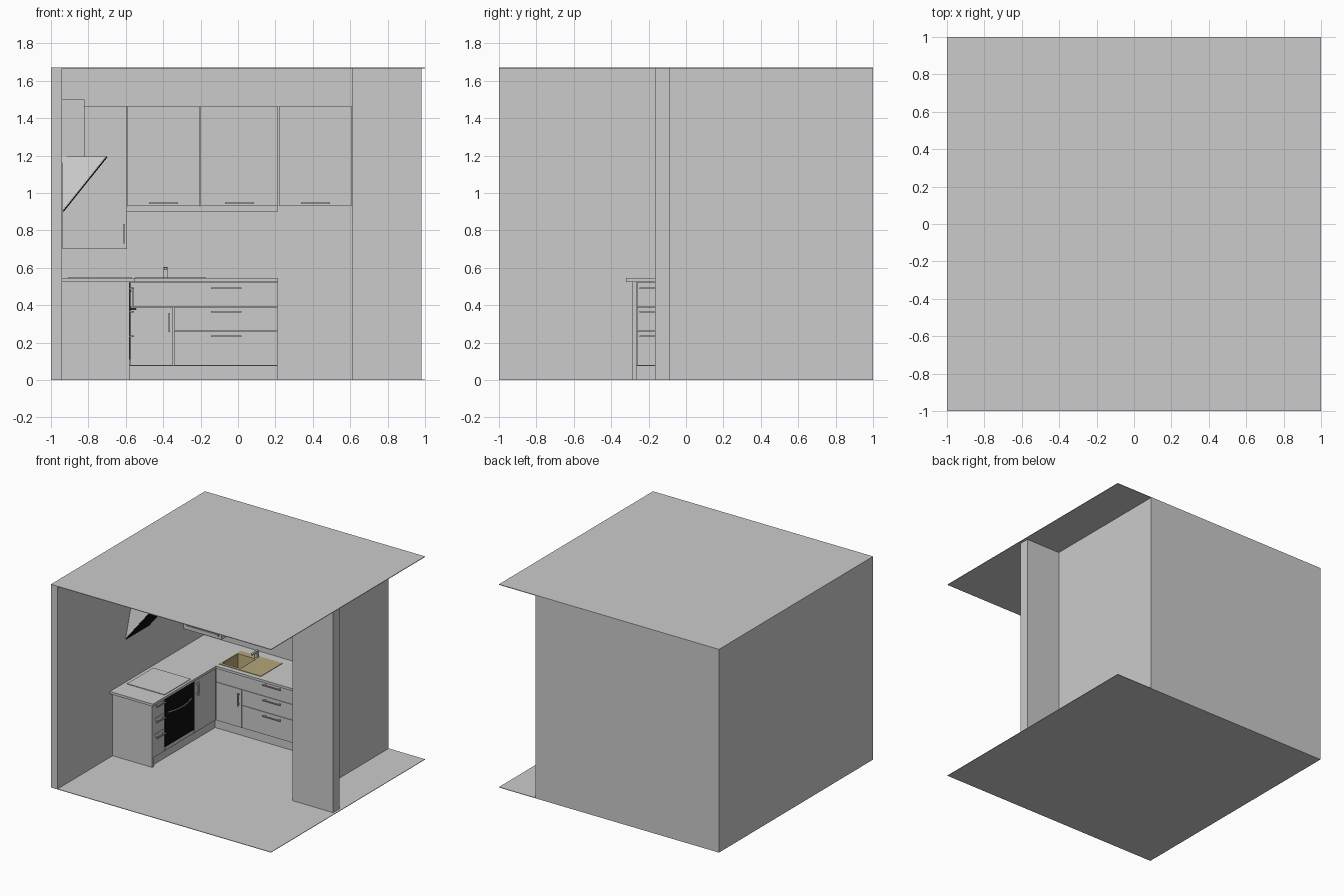
import bpy, bmesh, math
from mathutils import Vector

if "Cube" in bpy.data.objects:
    bpy.data.objects.remove(bpy.data.objects["Cube"])


def material(name, col):
    m = bpy.data.materials.new(name)
    m.diffuse_color = (*col, 1)
    m.use_nodes = True
    m.node_tree.nodes["Principled BSDF"].inputs["Base Color"].default_value = m.diffuse_color
    return m


BLACK = material("black_glass", (0.004, 0.004, 0.004))
BRASS = material("sink_tan", (0.46, 0.38, 0.19))


def finish(name, bm, mat=None):
    bmesh.ops.recalc_face_normals(bm, faces=bm.faces)
    me = bpy.data.meshes.new(name)
    bm.to_mesh(me)
    bm.free()
    ob = bpy.data.objects.new(name, me)
    bpy.context.collection.objects.link(ob)
    if mat:
        me.materials.append(mat)
    return ob


def boxes(name, items, mat=None):
    """Each item is x0, x1, y0, y1, z0, z1."""
    bm = bmesh.new()
    for x0, x1, y0, y1, z0, z1 in items:
        vs = bmesh.ops.create_cube(bm, size=1)["verts"]
        for v in vs:
            v.co = ((x0 + x1) / 2 + v.co.x * (x1 - x0),
                    (y0 + y1) / 2 + v.co.y * (y1 - y0),
                    (z0 + z1) / 2 + v.co.z * (z1 - z0))
    return finish(name, bm, mat)


def prism(name, pts, z0, z1):
    bm = bmesh.new()
    f = bm.faces.new([bm.verts.new((x, y, z0)) for x, y in pts])
    r = bmesh.ops.extrude_face_region(bm, geom=[f])
    bmesh.ops.translate(bm, vec=(0, 0, z1 - z0),
                        verts=[g for g in r["geom"] if isinstance(g, bmesh.types.BMVert)])
    return finish(name, bm)


def hull(name, pts, mat=None):
    bm = bmesh.new()
    for p in pts:
        bm.verts.new(p)
    bmesh.ops.convex_hull(bm, input=bm.verts)
    bmesh.ops.dissolve_limit(bm, angle_limit=0.01, verts=bm.verts, edges=bm.edges)
    return finish(name, bm, mat)


def handle(name, a, b, out):
    """Bar from a to b, standing off the front along out, with two posts."""
    a, b, out = Vector(a), Vector(b), Vector(out)
    t, items = 0.004, []
    for p, q in ((a + out, b + out), (a.lerp(b, .08), a.lerp(b, .08) + out),
                 (a.lerp(b, .92), a.lerp(b, .92) + out)):
        items.append([f for i in range(3) for f in (min(p[i], q[i]) - t, max(p[i], q[i]) + t)])
    return boxes(name, items)


def framed_door(name, x0, x1, z0, z1, panels, px0, px1):
    """Door with recessed panels, facing -y."""
    y0, y1, yb = 0.63, 0.636, 0.645
    items = [(x0, x1, y1, yb, z0, z1), (x0, px0, y0, y1, z0, z1), (px1, x1, y0, y1, z0, z1)]
    edges = [z0] + [z for p in panels for z in p] + [z1]
    for lo, hi in zip(edges[::2], edges[1::2]):
        items.append((px0, px1, y0, y1, lo, hi))
    return boxes(name, items)


# Room shell
boxes("floor", [(-1, 1, -1, 1, 0, 0.004)])
boxes("ceiling", [(-1, 1, -1, 1, 1.665, 1.67)])
prism("walls", [(-1, -1), (-.94, -1), (-.94, .9), (.61, .9), (.61, -.165), (.98, -.165),
                (.98, -.085), (.67, -.085), (.67, 1), (-1, 1)], 0.004, 1.665)

# Base cabinets
carcass = prism("base_carcass", [(-.94, -.265), (-.59, -.265), (-.59, .55), (.21, .55),
                                 (.21, .9), (-.94, .9)], .075, .525)
prism("toe_kick", [(-.94, -.265), (-.60, -.265), (-.60, .56), (.21, .56),
                   (.21, .9), (-.94, .9)], .004, .075)
boxes("end_panel", [(-.94, -.58, -.285, -.265, .004, .525)])
worktop = prism("worktop", [(-.94, -.32), (-.55, -.32), (-.55, .50), (.215, .50),
                            (.215, .9), (-.94, .9)], .525, .545)

# Hole for the sink bowl
cutter = boxes("sink_cutter", [(-.538, -.372, .562, .768, .43, .6)])
cutter.hide_render = True
cutter.hide_viewport = True
for ob in (carcass, worktop):
    m = ob.modifiers.new("bowl_hole", "BOOLEAN")
    m.operation = "DIFFERENCE"
    m.solver = "EXACT"
    m.object = cutter

# Back run fronts
levels = ((.078, .262), (.265, .391), (.394, .523))
boxes("sink_door", [(-.578, -.347, .54, .55, .078, .391)])
for i, (lo, hi) in enumerate(levels):
    boxes(f"back_drawer_{i}", [(-.578 if i == 2 else -.343, .21, .54, .55, lo, hi)])
    z = (.235, .365, .49)[i]
    handle(f"back_drawer_handle_{i}", (-.14, .54, z), (.015, .54, z), (0, -.02, 0))
    # Narrow drawers beside the oven
    boxes(f"side_drawer_{i}", [(-.59, -.58, -.263, -.123, lo, hi)])
    handle(f"side_drawer_handle_{i}", (-.58, -.245, z), (-.58, -.14, z), (.02, 0, 0))
handle("sink_door_handle", (-.368, .54, .262), (-.368, .54, .355), (0, -.02, 0))
boxes("corner_door", [(-.59, -.58, .263, .538, .078, .523)])
handle("corner_door_handle", (-.58, .29, .385), (-.58, .29, .485), (.02, 0, 0))

# Oven with bowed handle
boxes("oven", [(-.59, -.576, -.12, .26, .11, .523)], BLACK)
boxes("oven_plinth", [(-.59, -.58, -.12, .26, .078, .107)])
cu = bpy.data.curves.new("oven_handle", "CURVE")
cu.dimensions = "3D"
cu.bevel_depth = .005
cu.bevel_resolution = 1
sp = cu.splines.new("POLY")
sp.points.add(10)
for i, p in enumerate(sp.points):
    t = i / 10
    p.co = (-.576 + .028 * math.sin(math.pi * t), -.08 + .3 * t, .38, 1)
bpy.context.collection.objects.link(bpy.data.objects.new("oven_handle", cu))

# Hob
boxes("hob", [(-.91, -.57, -.14, .20, .545, .55)])

# Sink: rim and drainer, open bowl, ribs
boxes("sink_top", [(-.55, -.54, .54, .82, .545, .549), (-.37, -.17, .54, .82, .545, .549),
                   (-.54, -.37, .54, .564, .545, .549), (-.54, -.37, .766, .82, .545, .549)], BRASS)
bm = bmesh.new()
ring = [(-.537, .563), (-.373, .563), (-.373, .767), (-.537, .767)]
top = [bm.verts.new((x, y, .547)) for x, y in ring]
low = [bm.verts.new((-.455 + (x + .455) * .9, .665 + (y - .665) * .9, .435)) for x, y in ring]
for i in range(4):
    bm.faces.new((top[i], top[i - 1], low[i - 1], low[i]))
bm.faces.new(low)
bowl = finish("sink_bowl", bm, BRASS)
s = bowl.modifiers.new("thickness", "SOLIDIFY")
s.thickness = .002

# Tap
boxes("tap", [(-.40, -.375, .785, .81, .545, .605), (-.395, -.38, .73, .785, .588, .602)])

# Wall cabinets
boxes("corner_wall_cabinet", [(-.937, -.593, .645, .9, .70, 1.465)])
framed_door("corner_wall_door", -.937, -.593, .70, 1.465, [(.73, 1.44)], -.91, -.62)
handle("corner_wall_handle", (-.607, .63, .735), (-.607, .63, .83), (0, -.02, 0))
for i, (x0, x1) in enumerate(((-.59, -.207), (-.20, .215), (.22, .608))):
    boxes(f"wall_cabinet_{i}", [(x0, x1, .645, .9, .93, 1.465)])
    framed_door(f"wall_door_{i}", x0, x1, .93, 1.465, [(.96, 1.17), (1.23, 1.44)],
                x0 + .032, x1 - .032)
    c = (x0 + x1) / 2
    handle(f"wall_handle_{i}", (c - .073, .63, .945), (c + .073, .63, .945), (0, -.02, 0))
boxes("under_cabinet_panel", [(-.593, .215, .64, .9, .90, .93)])

# Angled extractor hood: black glass, tapered body, chimney, vents
Y0, Y1 = -.12, .18
chimney = [(x, y, 1.195) for x in (-.94, -.82) for y in (-.03, .09)]
hull("hood_body", [(x, y, z) for x, z in ((-.937, .905), (-.705, 1.195)) for y in (Y0, Y1)] + chimney)
hull("hood_glass", [(x, y, z) for x, z in ((-.937, .904), (-.704, 1.195), (-.932, .900), (-.697, 1.193))
                    for y in (Y0, Y1)], BLACK)
boxes("hood_chimney", [(-.94, -.82, -.03, .09, 1.195, 1.50)])
boxes("hood_vents", [(-.922 + i * .02, -.908 + i * .02, y, y + .003, z, z + .008)
                     for i in range(5) for z in (1.447, 1.459, 1.471) for y in (-.032, .089)])
